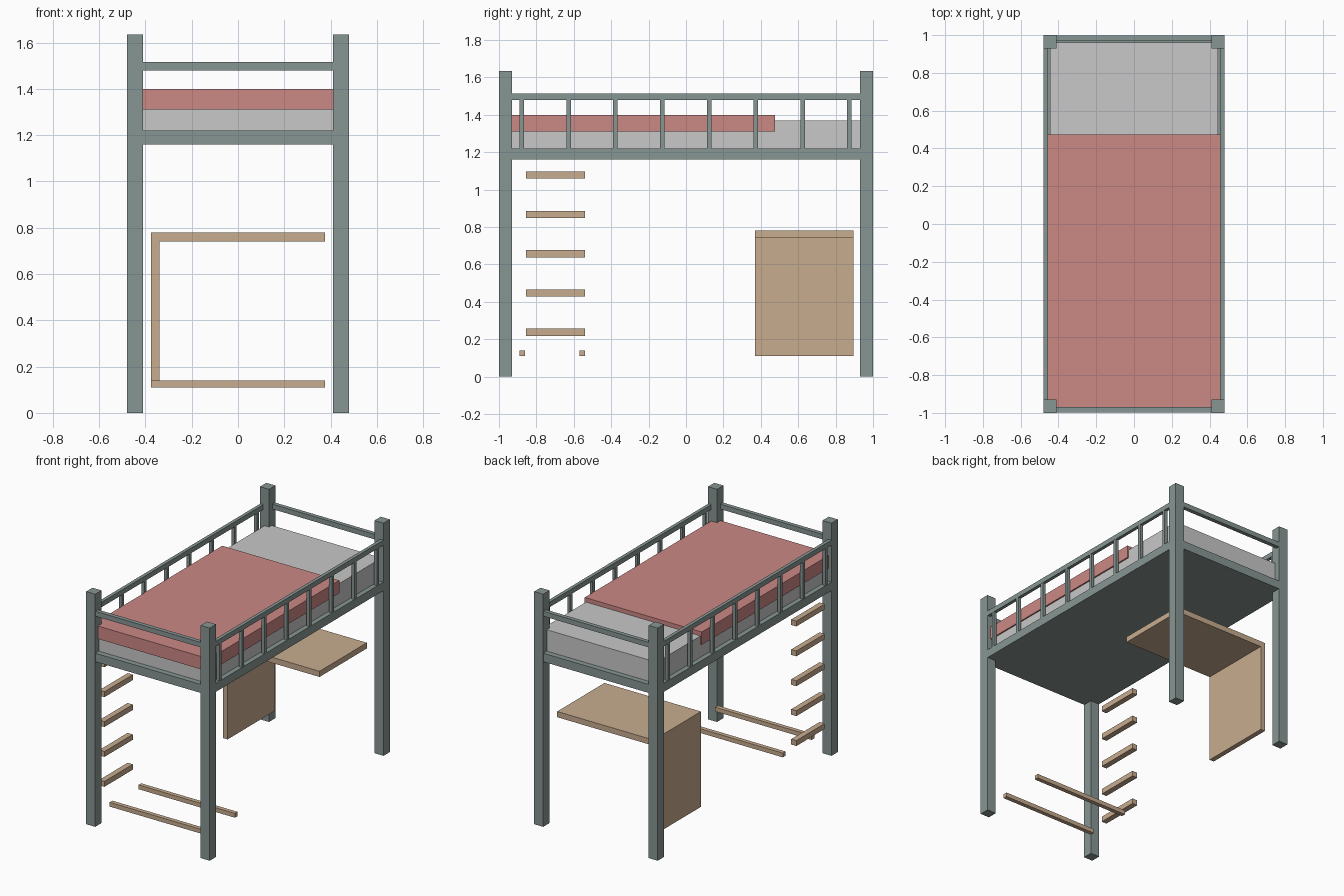
import bpy, bmesh

if "Cube" in bpy.data.objects:
    bpy.data.objects.remove(bpy.data.objects["Cube"])


def material(name, rgb):
    m = bpy.data.materials.new(name)
    m.diffuse_color = (*rgb, 1)
    m.use_nodes = True
    m.node_tree.nodes["Principled BSDF"].inputs["Base Color"].default_value = m.diffuse_color
    return m


FRAME = material("grey_green_paint", (0.242, 0.305, 0.292))
SHEET = material("pale_grey_fabric", (0.57, 0.58, 0.57))
BLANKET = material("dusty_red_fabric", (0.60, 0.246, 0.231))
WOOD = material("light_wood", (0.58, 0.413, 0.275))


def box(name, x, y, z, mat):
    """Box from (min, max) ranges along each axis."""
    bm = bmesh.new()
    bmesh.ops.create_cube(bm, size=1)
    for v in bm.verts:
        for i, (lo, hi) in enumerate((x, y, z)):
            v.co[i] = lo if v.co[i] < 0 else hi
    mesh = bpy.data.meshes.new(name)
    bm.to_mesh(mesh)
    bm.free()
    mesh.materials.append(mat)
    obj = bpy.data.objects.new(name, mesh)
    bpy.context.collection.objects.link(obj)
    return obj


def side(s, lo, hi):
    """Range mirrored to the side given by the sign s."""
    return tuple(sorted((s * lo, s * hi)))


# Bed base between the posts
box("bed_base", (-0.479, 0.479), (-0.999, 0.999), (1.16, 1.22), FRAME)

for sx in (-1, 1):
    # Corner posts
    for sy in (-1, 1):
        box("corner_post", side(sx, 0.41, 0.48), side(sy, 0.93, 1.0), (0, 1.635), FRAME)
    # Side guard rail with balusters
    box("side_guard_rail", side(sx, 0.455, 0.479), (-0.93, 0.93), (1.48, 1.515), FRAME)
    for i in range(8):
        y = -0.877 + 0.25 * i
        box("baluster", side(sx, 0.456, 0.478), (y - 0.012, y + 0.012), (1.22, 1.48), FRAME)

# End guard rails
for sy in (-1, 1):
    box("end_guard_rail", (-0.41, 0.41), side(sy, 0.97, 0.999), (1.48, 1.515), FRAME)

# Bedding
box("mattress", (-0.445, 0.445), (-0.96, 0.96), (1.22, 1.37), SHEET)
box("blanket", (-0.455, 0.455), (-0.97, 0.475), (1.31, 1.40), BLANKET)

# Ladder rungs
for i in range(5):
    z = 0.218 + 0.21 * i
    box("ladder_rung", (-0.48, -0.44), (-0.855, -0.54), (z, z + 0.038), WOOD)

# Low cross bars
for y in (-0.875, -0.555):
    box("cross_bar", (-0.375, 0.375), (y - 0.015, y + 0.015), (0.11, 0.14), WOOD)

# Desk top and its side panel
box("desk_top", (-0.375, 0.375), (0.37, 0.895), (0.74, 0.78), WOOD)
box("desk_side_panel", (-0.375, -0.34), (0.37, 0.895), (0.11, 0.74), WOOD)
